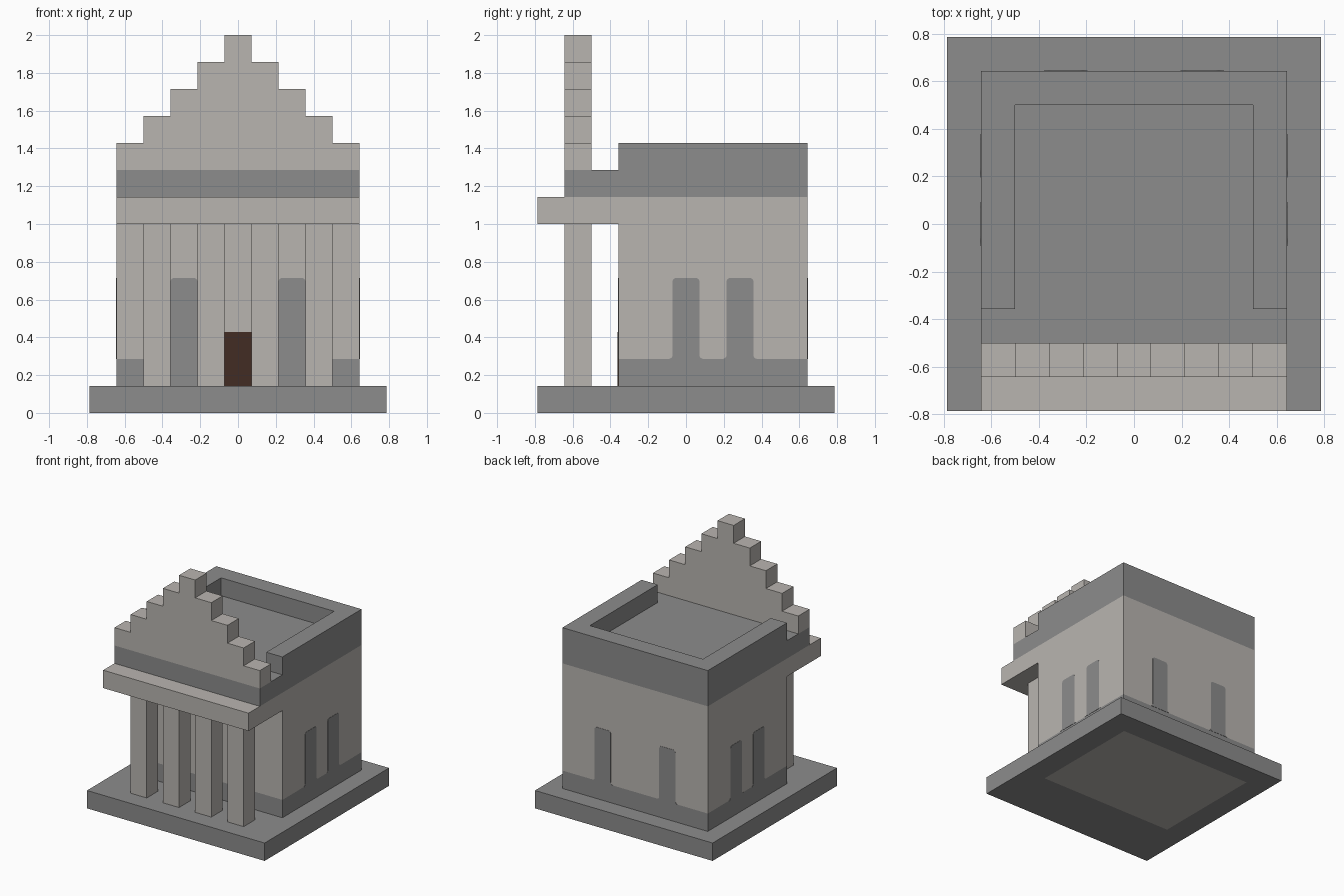
import bpy, bmesh, math
from mathutils import Matrix, Vector

cube = bpy.data.objects.get("Cube")
if cube:
    bpy.data.objects.remove(cube, do_unlink=True)

U = 1 / 7  # building module: every block is a whole number of these


def material(name, rgb):
    m = bpy.data.materials.new(name)
    m.use_nodes = True
    m.diffuse_color = (*rgb, 1)
    bsdf = next(n for n in m.node_tree.nodes if n.type == 'BSDF_PRINCIPLED')
    bsdf.inputs["Base Color"].default_value = (*rgb, 1)
    return m


GREY = material("dark_grey_stone", (0.262, 0.262, 0.262))
PALE = material("pale_warm_stone", (0.485, 0.462, 0.434))
BROWN = material("brown_door", (0.054, 0.025, 0.017))


def finish(name, bm, mats):
    bmesh.ops.recalc_face_normals(bm, faces=bm.faces)
    mesh = bpy.data.meshes.new(name)
    bm.to_mesh(mesh)
    bm.free()
    for m in mats:
        mesh.materials.append(m)
    obj = bpy.data.objects.new(name, mesh)
    bpy.context.collection.objects.link(obj)
    return obj


def box_mesh(x, y, z):
    """Box from (min, max) ranges given in modules."""
    lo, hi = Vector((x[0], y[0], z[0])) * U, Vector((x[1], y[1], z[1])) * U
    bm = bmesh.new()
    mat = Matrix.Translation((lo + hi) / 2) @ Matrix.Diagonal((*(hi - lo), 1))
    bmesh.ops.create_cube(bm, size=1, matrix=mat)
    return bm


def box(name, x, y, z, mat):
    return finish(name, box_mesh(x, y, z), [mat])


def cut(bm, point, normal):
    bmesh.ops.bisect_plane(bm, geom=bm.verts[:] + bm.edges[:] + bm.faces[:],
                           plane_co=Vector(point) * U, plane_no=normal)


def prism(name, outline, y, mat):
    """Extrude an (x, z) outline in modules through the y range."""
    bm = bmesh.new()
    face = bm.faces.new([bm.verts.new((px * U, y[0] * U, pz * U)) for px, pz in outline])
    moved = bmesh.ops.extrude_face_region(bm, geom=[face])["geom"]
    bmesh.ops.translate(bm, vec=(0, (y[1] - y[0]) * U, 0),
                        verts=[v for v in moved if isinstance(v, bmesh.types.BMVert)])
    return finish(name, bm, [mat])


# Plinth, with a pale panel on its underside
bm = box_mesh((-5.5, 5.5), (-5.5, 5.5), (0, 1))
for x in (-4.2, 4.2):
    cut(bm, (x, 0, 0), (1, 0, 0))
for y in (-2.3, 4.2):
    cut(bm, (0, y, 0), (0, 1, 0))
for f in bm.faces:
    c = f.calc_center_median() / U
    f.material_index = int(c.z < 0.01 and abs(c.x) < 4.2 and -2.3 < c.y < 4.2)
finish("plinth", bm, [GREY, PALE])

# Main walls with a grey skirting band
bm = box_mesh((-4.5, 4.5), (-2.5, 4.5), (1, 8))
cut(bm, (0, 0, 2), (0, 0, 1))
for f in bm.faces:
    f.material_index = int(f.calc_center_median().z > 2 * U)
finish("walls", bm, [GREY, PALE])

# Roof slab and the three-sided parapet around it
box("roof_slab", (-4.5, 4.5), (-4.5, 4.5), (8, 9), GREY)
bm = bmesh.new()
plan = [(-4.5, -2.5), (-4.5, 4.5), (4.5, 4.5), (4.5, -2.5),
        (3.5, -2.5), (3.5, 3.5), (-3.5, 3.5), (-3.5, -2.5)]
face = bm.faces.new([bm.verts.new((x * U, y * U, 9 * U)) for x, y in plan])
moved = bmesh.ops.extrude_face_region(bm, geom=[face])["geom"]
bmesh.ops.translate(bm, vec=(0, 0, U),
                    verts=[v for v in moved if isinstance(v, bmesh.types.BMVert)])
finish("parapet", bm, [GREY])

# Porch: entablature, columns and stepped gable
box("porch_entablature", (-4.5, 4.5), (-5.5, -2.5), (7, 8), PALE)
for i, x in enumerate((-3, -1, 1, 3)):
    box(f"column_{i + 1}", (x - 0.5, x + 0.5), (-4.5, -3.5), (1, 7), PALE)

right_side = []
for step in range(5):
    half = 4.5 - step
    right_side += [(half, 9 + step), (half, 10 + step)]
left_side = [(-x, z) for x, z in reversed(right_side)]
prism("stepped_gable", right_side + left_side, (-4.5, -3.5), PALE)

# Windows: thin plates with rounded tops and flared feet
R = 0.14


def arc(cx, cz, start, end):
    angles = [math.radians(start + (end - start) * i / 4) for i in range(5)]
    return [(cx + R * math.cos(a), cz + R * math.sin(a)) for a in angles]


half_window = arc(0.5 + R, 2 + R, 270, 180) + arc(0.5 - R, 5 - R, 0, 90)
window_outline = half_window + [(-x, z) for x, z in reversed(half_window)]


def window(name, location, turn):
    obj = prism(name, window_outline, (-0.015, 0.015), GREY)
    obj.location = Vector(location) * U
    obj.rotation_euler.z = turn


for side, sign in (("left", 1), ("right", -1)):
    window(f"front_window_{side}", (2 * sign, -2.5, 0), 0)
    window(f"back_window_{side}", (2 * sign, 4.5, 0), math.pi)
    for place, y in (("middle", 0), ("rear", 2)):
        window(f"{side}_window_{place}", (4.5 * sign, y, 0), math.pi / 2 * sign)

# Door plate
box("door", (-0.5, 0.5), (-2.53, -2.49), (1, 3), BROWN)
